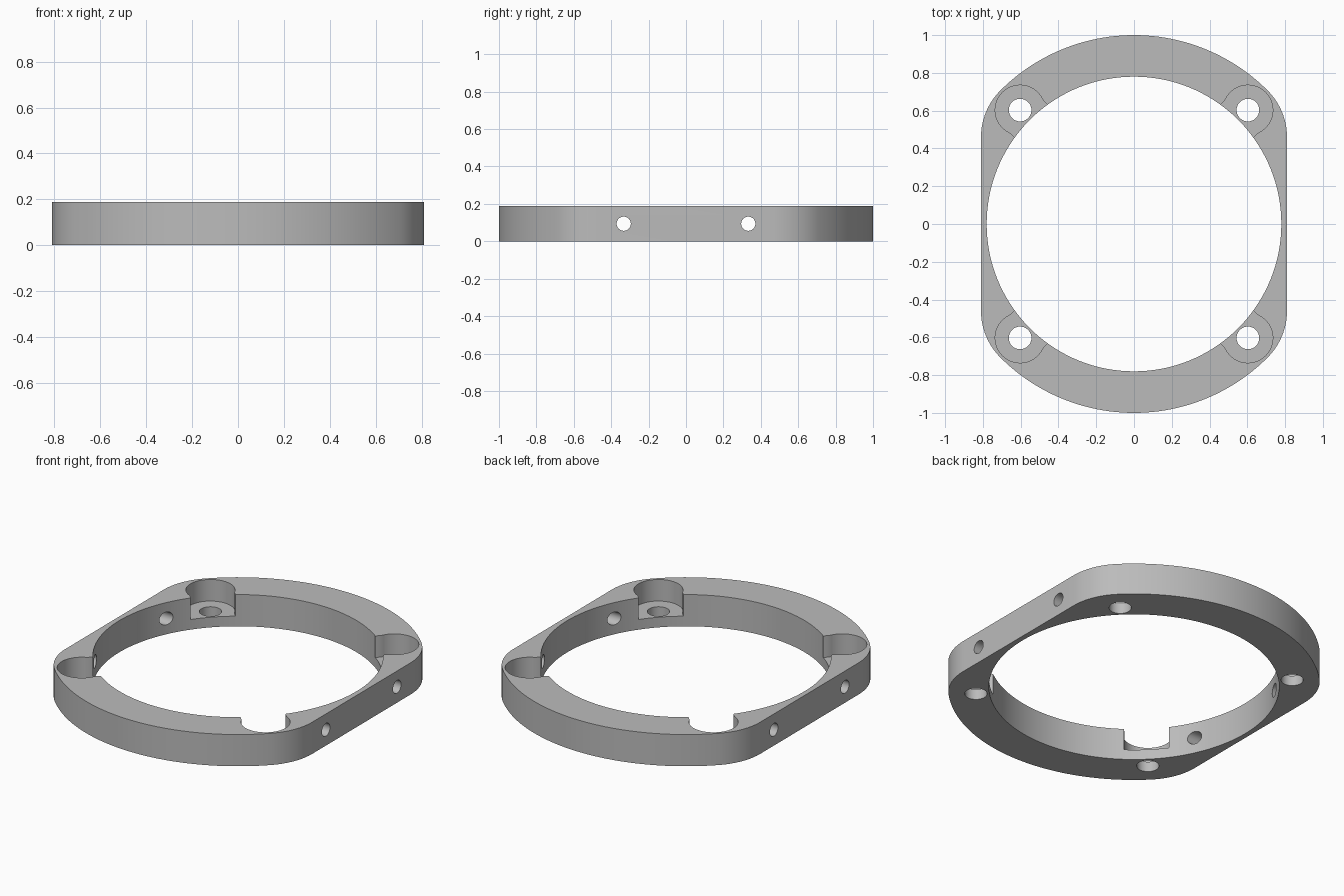
import bpy, bmesh
from math import cos, sin, pi, radians, sqrt, asin
from mathutils import Matrix, Vector

cube = bpy.data.objects.get("Cube")
if cube:
    bpy.data.objects.remove(cube, do_unlink=True)

HEIGHT = 0.188
BORE = 0.78            # inner radius
SIDE = 0.81            # half width between the flats
FILLET_Y = 0.46        # where each flat meets its corner fillet
SCREW = 0.603          # screw hole offset on x and y
POCKET, SLOT, FLOOR = 0.132, 0.122, 0.06

grey = bpy.data.materials.new("plain grey")
grey.use_nodes = True
colour = (0.5, 0.5, 0.5, 1)
grey.diffuse_color = colour
grey.node_tree.nodes["Principled BSDF"].inputs["Base Color"].default_value = colour


def arc(centre, radius, start, end, steps):
    """Points along an arc, angles in radians."""
    angles = [start + (end - start) * i / steps for i in range(steps + 1)]
    return [Vector((centre[0] + radius * cos(a), centre[1] + radius * sin(a))) for a in angles]


def prism(name, outline, bottom, top, matrix=Matrix()):
    """Extrude a closed outline into a solid."""
    bm = bmesh.new()
    face = bm.faces.new([bm.verts.new((p[0], p[1], bottom)) for p in outline])
    result = bmesh.ops.extrude_face_region(bm, geom=[face])
    raised = [v for v in result["geom"] if isinstance(v, bmesh.types.BMVert)]
    bmesh.ops.translate(bm, verts=raised, vec=(0, 0, top - bottom))
    bmesh.ops.recalc_face_normals(bm, faces=bm.faces)
    bm.transform(matrix)
    mesh = bpy.data.meshes.new(name)
    bm.to_mesh(mesh)
    bm.free()
    mesh.materials.append(grey)
    obj = bpy.data.objects.new(name, mesh)
    bpy.context.collection.objects.link(obj)
    return obj


def circle(radius, steps):
    return arc((0, 0), radius, 0, 2 * pi, steps)[:-1]


# Outer plate: round front and back, flat sides, tangent corner fillets
fillet = (1 - SIDE ** 2 - FILLET_Y ** 2) / (2 * (1 - SIDE))
centre = Vector((SIDE - fillet, FILLET_Y))
meet = centre.angle_signed(Vector((1, 0)))
quarter = arc(centre, fillet, 0, meet, 16) + arc((0, 0), 1, meet, pi / 2, 24)[1:]
half = quarter + [Vector((-p.x, p.y)) for p in reversed(quarter[:-1])]
ring = prism("mounting_ring", half + [-p for p in half], 0, HEIGHT)

# Central bore
cutters = [prism("bore_cutter", circle(BORE, 144), -0.1, HEIGHT + 0.1)]

# Corner screw holes with counterbores that open into the bore
mouth = pi - asin(SLOT / POCKET)
pocket = arc((0, 0), POCKET, -mouth, mouth, 40) + [Vector((-0.15, SLOT)), Vector((-0.15, -SLOT))]
for k in range(4):
    place = Matrix.Rotation(radians(45 + 90 * k), 4, "Z") @ Matrix.Translation((SCREW * sqrt(2), 0, 0))
    cutters.append(prism("pocket_cutter", pocket, FLOOR, HEIGHT + 0.1, place))
    cutters.append(prism("screw_cutter", circle(0.06, 32), -0.1, HEIGHT + 0.1, place))

# Cross holes through both side flats
for y in (-0.333, 0.333):
    place = Matrix.Translation((0, y, HEIGHT / 2)) @ Matrix.Rotation(pi / 2, 4, "Y")
    cutters.append(prism("cross_hole_cutter", circle(0.038, 32), -1.1, 1.1, place))

bpy.ops.object.select_all(action="DESELECT")
ring.select_set(True)
bpy.context.view_layer.objects.active = ring
for cutter in cutters:
    cutter.hide_render = True
    cut = ring.modifiers.new("cut", "BOOLEAN")
    cut.operation = "DIFFERENCE"
    cut.solver = "EXACT"
    cut.object = cutter
    bpy.ops.object.modifier_apply(modifier=cut.name)
    bpy.data.objects.remove(cutter, do_unlink=True)

bpy.ops.object.shade_smooth_by_angle(angle=radians(30))
